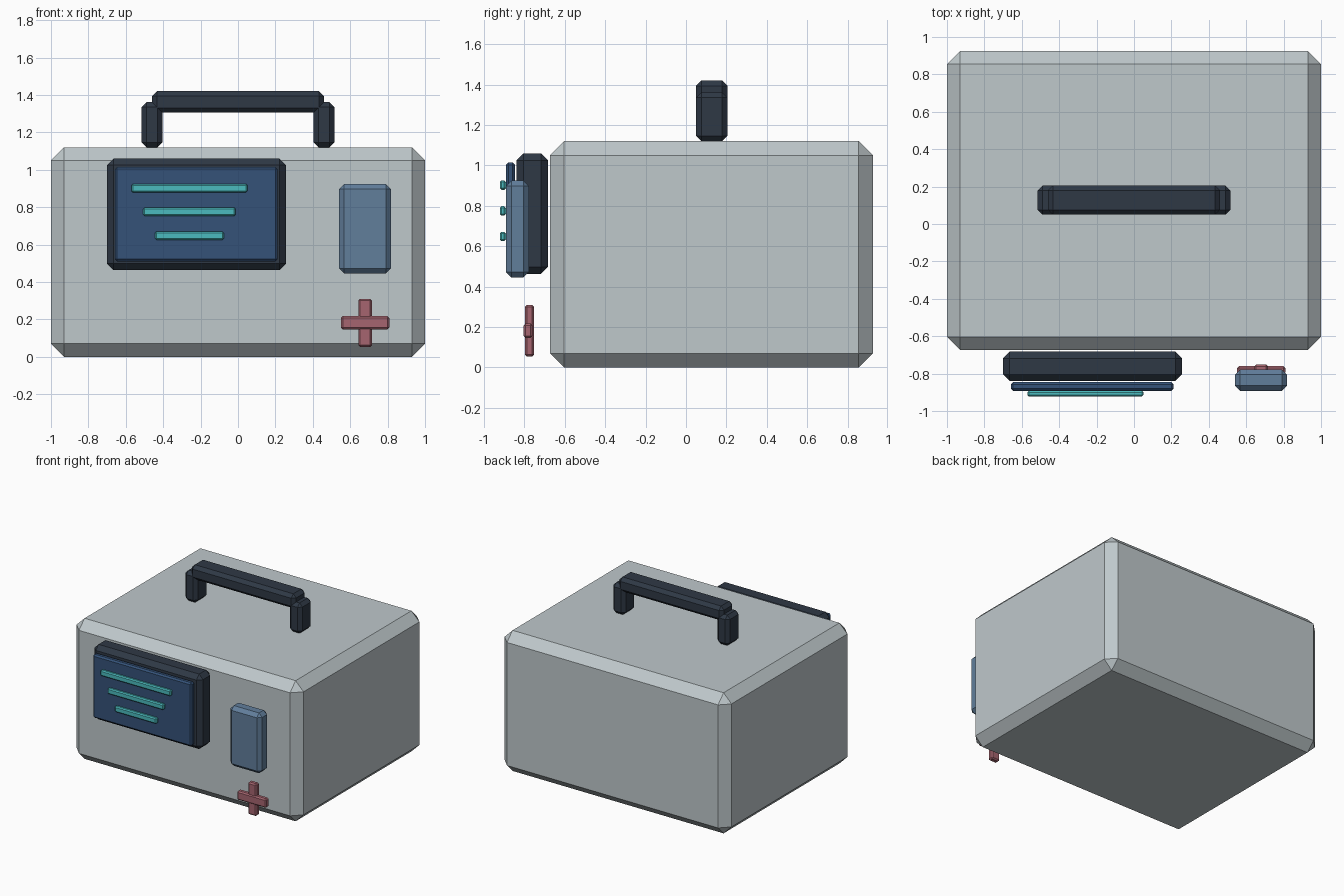
import bpy
import bmesh
from mathutils import Vector

if "Cube" in bpy.data.objects:
    bpy.data.objects.remove(bpy.data.objects["Cube"])


def material(name, color):
    m = bpy.data.materials.new(name)
    m.diffuse_color = (*color, 1)
    m.use_nodes = True
    m.node_tree.nodes["Principled BSDF"].inputs["Base Color"].default_value = m.diffuse_color
    return m


DARK = material("dark_plastic", (0.028, 0.04, 0.06))
NAVY = material("screen_blue", (0.035, 0.085, 0.19))
TEAL = material("trace_teal", (0.07, 0.5, 0.52))
BLUE = material("panel_blue", (0.12, 0.21, 0.33))
RED = material("cross_red", (0.38, 0.13, 0.16))
SHELL = material("shell_grey", (0.52, 0.58, 0.6))


def box(name, x, y, z, chamfer, mat):
    """Chamfered box from (min, max) ranges on each axis."""
    lo, hi = (Vector(v) for v in zip(x, y, z))
    bm = bmesh.new()
    bmesh.ops.create_cube(bm, size=1)
    bmesh.ops.scale(bm, vec=hi - lo, verts=bm.verts)
    bmesh.ops.bevel(bm, geom=bm.edges[:], offset=chamfer, segments=1,
                    affect='EDGES', profile=0.5)
    mesh = bpy.data.meshes.new(name)
    bm.to_mesh(mesh)
    bm.free()
    mesh.materials.append(mat)
    ob = bpy.data.objects.new(name, mesh)
    ob.location = (lo + hi) / 2
    bpy.context.collection.objects.link(ob)
    return ob


# Main case
box("case", (-1, 1), (-0.673, 0.925), (0, 1.12), 0.07, SHELL)

# Carrying handle
box("handle_grip", (-0.46, 0.46), (0.05, 0.205), (1.305, 1.42), 0.026, DARK)
for side, label in ((-1, "left"), (1, "right")):
    c = side * 0.46
    box("handle_post_" + label, (c - 0.055, c + 0.055), (0.05, 0.205),
        (1.12, 1.362), 0.026, DARK)

# Display: surround, screen and three trace bars of decreasing length
box("screen_surround", (-0.70, 0.256), (-0.84, -0.683), (0.463, 1.06), 0.035, DARK)
box("screen", (-0.658, 0.212), (-0.892, -0.846), (0.51, 1.015), 0.012, NAVY)
for i in range(3):
    c, half, z = -0.26, 0.31 - 0.063 * i, 0.902 - 0.127 * i
    box(f"trace_bar_{i + 1}", (c - half, c + half), (-0.922, -0.892),
        (z - 0.023, z + 0.023), 0.008, TEAL)

# Control panel
box("control_panel", (0.54, 0.818), (-0.892, -0.777), (0.445, 0.925), 0.028, BLUE)

# Cross emblem
box("cross_upright", (0.643, 0.717), (-0.797, -0.752), (0.053, 0.31), 0.01, RED)
box("cross_bar", (0.551, 0.809), (-0.804, -0.76), (0.146, 0.218), 0.01, RED)
